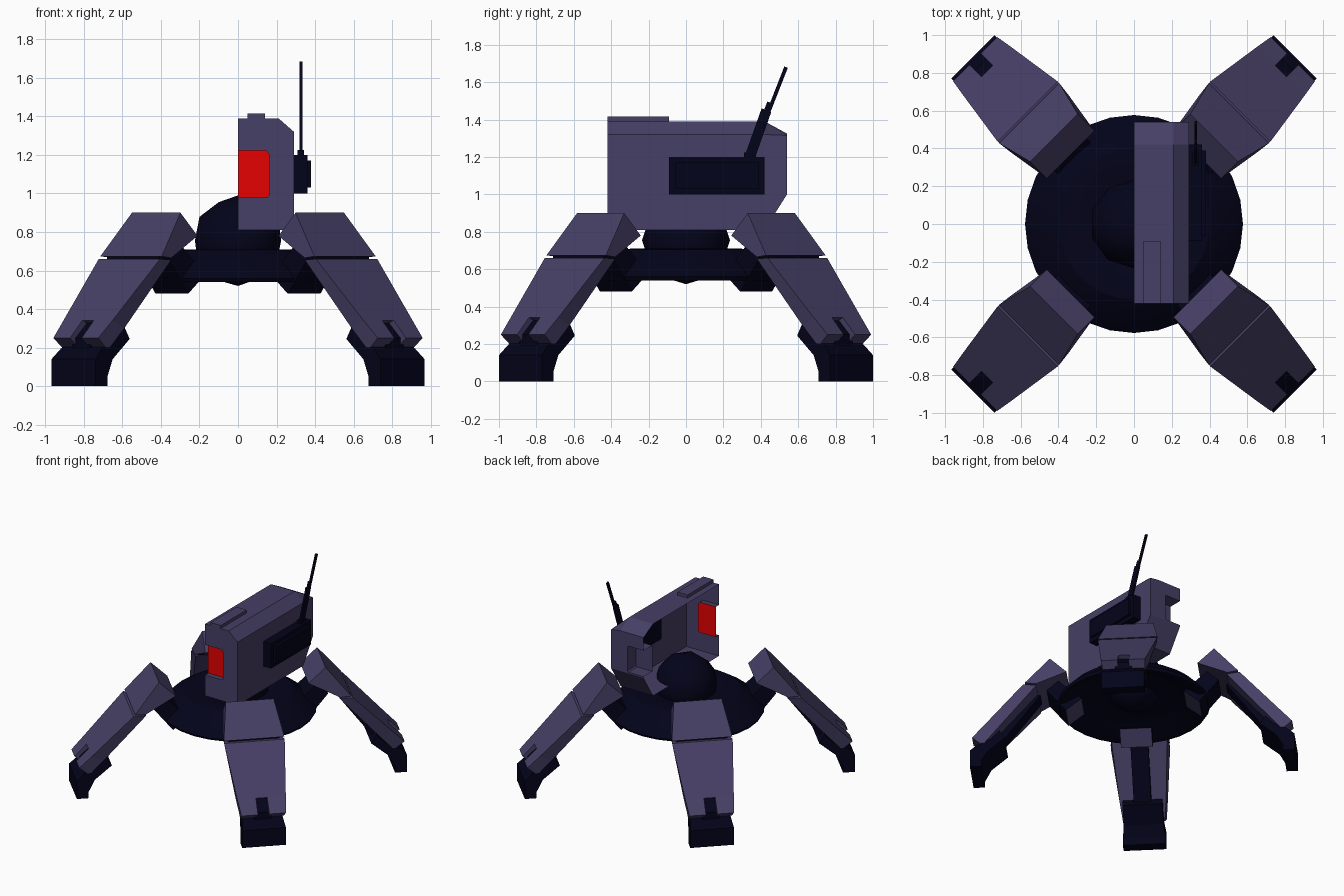
import bpy, bmesh, math
from mathutils import Vector, Matrix

if "Cube" in bpy.data.objects:
    bpy.data.objects.remove(bpy.data.objects["Cube"])


def material(name, rgb):
    m = bpy.data.materials.new(name)
    m.diffuse_color = (*rgb, 1)
    m.use_nodes = True
    m.node_tree.nodes["Principled BSDF"].inputs["Base Color"].default_value = m.diffuse_color
    return m


PURPLE = material("dusty purple", (0.062, 0.050, 0.132))
NAVY = material("dark navy", (0.001, 0.001, 0.0105))
RED = material("bright red", (0.78, 0.0005, 0.0005))


def finish(name, bm, mats):
    bmesh.ops.remove_doubles(bm, verts=bm.verts, dist=1e-4)
    bmesh.ops.recalc_face_normals(bm, faces=bm.faces)
    me = bpy.data.meshes.new(name)
    bm.to_mesh(me)
    bm.free()
    for m in mats:
        me.materials.append(m)
    ob = bpy.data.objects.new(name, me)
    bpy.context.collection.objects.link(ob)
    return ob


def smooth(ob, angle):
    bpy.context.view_layer.objects.active = ob
    ob.select_set(True)
    bpy.ops.object.shade_smooth_by_angle(angle=math.radians(angle))
    ob.select_set(False)


def box(name, lo, hi, mat):
    bm = bmesh.new()
    lo, hi = Vector(lo), Vector(hi)
    bmesh.ops.create_cube(bm, size=1, matrix=Matrix.Translation((lo + hi) / 2)
                          @ Matrix.Diagonal((*(hi - lo), 1)))
    return finish(name, bm, [mat])


def prism(name, profile, mat, sx, sy, first=None):
    """Leg part: profile rows are (reach, height, left, right) along a diagonal.
    'first' is an optional material for the face on the first profile edge."""
    bm = bmesh.new()
    k = math.sqrt(0.5)

    def place(u, v, z):
        return bm.verts.new((sx * (u + v) * k, sy * ((u - v) * k + 0.032), z))

    a = [place(u, l, z) for u, z, l, r in profile]
    b = [place(u, r, z) for u, z, l, r in profile]
    bm.faces.new(a)
    bm.faces.new(b[::-1])
    for i in range(len(a)):
        j = (i + 1) % len(a)
        f = bm.faces.new((a[i], b[i], b[j], a[j]))
        f.material_index = 1 if first and i == 0 else 0
    return finish(name, bm, [mat, first] if first else [mat])


def sym(rows):
    return [(u, z, -h, h) for u, z, h in rows]


# Legs: one set of parts repeated on the four diagonals
for sx, sy, tag in ((1, 1, "back_right"), (-1, 1, "back_left"),
                    (1, -1, "front_right"), (-1, -1, "front_left")):
    prism("thigh_" + tag, sym([(.60, .90, .178), (.785, .674, .225),
                               (.705, .665, .215), (.475, .78, .178)]), PURPLE, sx, sy)
    prism("knee_" + tag, sym([(.70, .69, .19), (.77, .68, .19),
                              (.77, .645, .19), (.71, .645, .19)]), NAVY, sx, sy)
    prism("shin_" + tag, sym([(.797, .66, .225), (1.10, .342, .18),
                              (1.01, .30, .175), (.70, .655, .21)]), PURPLE, sx, sy)
    # Two prongs leave a slot at the lower end of the shin
    for s in (-1, 1):
        rows = [(1.10, .342, .18), (1.19, .25, .165), (1.13, .20, .16),
                (1.10, .20, .16), (1.01, .30, .175)]
        prism("shin_prong_" + tag, [(u, z, s * .042, s * h) for u, z, h in rows],
              PURPLE, sx, sy)
    prism("strut_" + tag, sym([(.68, .65, .068), (.76, .64, .068), (1.0, .39, .065),
                               (1.15, .25, .065), (1.15, .18, .065), (.98, .25, .065)]),
          NAVY, sx, sy)
    prism("foot_" + tag, sym([(1.207, 0, .162), (1.207, .14, .162), (1.15, .195, .15),
                              (1.05, .24, .15), (.985, .31, .15), (.945, .245, .15),
                              (1.07, .14, .15), (1.12, .05, .162), (1.12, 0, .162)]),
          NAVY, sx, sy)
    # Tilted hip block with a purple end cap facing inward and down
    prism("hip_" + tag, sym([(.365, .575, .12), (.485, .48, .12),
                             (.63, .66, .12), (.54, .735, .12)]),
          NAVY, sx, sy, PURPLE)

# Round platform, hollow underneath
bm = bmesh.new()
prof = [(0, .70), (.25, .70), (.28, .71), (.40, .705), (.50, .64), (.577, .56),
        (.565, .54), (.53, .54), (.42, .60), (.20, .62), (0, .62)]
vs = [bm.verts.new((r, 0, z)) for r, z in prof]
es = [bm.edges.new(p) for p in zip(vs, vs[1:])]
bmesh.ops.spin(bm, geom=vs + es, axis=(0, 0, 1), cent=(0, 0, 0),
               angle=math.tau, steps=28)
smooth(finish("platform", bm, [NAVY]), 30)

# Swivel ball
bm = bmesh.new()
bmesh.ops.create_icosphere(bm, subdivisions=2, radius=.235,
                           matrix=Matrix.Translation((0, 0, .755)))
smooth(finish("swivel_ball", bm, [NAVY]), 40)

# Half cabin: open shell on the x = 0 side
bm = bmesh.new()


def face(*pts, mat=0):
    bm.faces.new([bm.verts.new(p) for p in pts]).material_index = mat


def strips(y0, s0, y1, s1):
    for i in range(len(s0) - 1):
        face(*[(x, y, z) for x, y, z in (
            (s0[i][0], y0, s0[i][1]), (s0[i + 1][0], y0, s0[i + 1][1]),
            (s1[i + 1][0], y1, s1[i + 1][1]), (s1[i][0], y1, s1[i][1]))])


F, M, B = -.42, .42, .54          # front, start of tail taper, back
F_IN, B_IN = -.38, .43            # recessed window and bay
body = [(0, 1.39), (.21, 1.39), (.29, 1.32), (.29, 1.0), (.29, .81), (0, .81)]
tail = [(0, 1.325), (.21, 1.325), (.29, 1.315), (.29, 1.0), (.29, 1.0), (0, 1.0)]
strips(F, body, M, body)
for i in range(5):
    a, b, c, d = body[i], body[i + 1], tail[i + 1], tail[i]
    pts = [(a[0], M, a[1]), (b[0], M, b[1]), (c[0], B, c[1])]
    if c != d:
        pts.append((d[0], B, d[1]))
    face(*pts)
# Front wall with the recessed red window
win = [(0, 1.222), (.145, 1.222), (.16, 1.205), (.16, .99), (.15, .978), (0, .978)]
strips(F, body, F, win)
strips(F, win, F_IN, win)
face(*[(x, F_IN, z) for x, z in win], mat=1)
# Rear wall with a recessed bay
bay = [(0, 1.22), (.135, 1.22), (.145, 1.21), (.145, 1.02), (.135, 1.01), (0, 1.01)]
rear = [(0, 1.325), (.21, 1.325), (.29, 1.315), (.29, 1.0), (.20, 1.0), (0, 1.0)]
strips(B, rear, B, bay)
strips(B, bay, B_IN, bay)
face(*[(x, B_IN, z) for x, z in bay])
finish("cabin", bm, [PURPLE, RED])

# Cabin fittings
box("roof_plate", (.05, -.42, 1.385), (.14, -.09, 1.415), PURPLE)
box("side_pack", (.28, -.09, 1.0), (.36, .42, 1.2), NAVY)
box("side_pack_cover", (.355, -.06, 1.03), (.38, .39, 1.17), NAVY)
box("aerial_base", (.31, .31, 1.195), (.342, .375, 1.225), NAVY)


# Aerial: three thinning rods along one slanted line
def rod(name, a, b, wx, wy):
    a, b = Vector(a), Vector(b)
    tilt = math.atan2(b.y - a.y, b.z - a.z)
    bm = bmesh.new()
    bmesh.ops.create_cube(bm, size=1, matrix=Matrix.Translation((a + b) / 2)
                          @ Matrix.Rotation(-tilt, 4, 'X')
                          @ Matrix.Diagonal((wx, wy, (b - a).length, 1)))
    finish(name, bm, [NAVY])


rod("aerial_lower", (.327, .345, 1.21), (.327, .43, 1.45), .014, .055)
rod("aerial_middle", (.327, .42, 1.41), (.327, .452, 1.49), .014, .036)
rod("aerial_whip", (.327, .445, 1.45), (.327, .535, 1.68), .014, .02)
